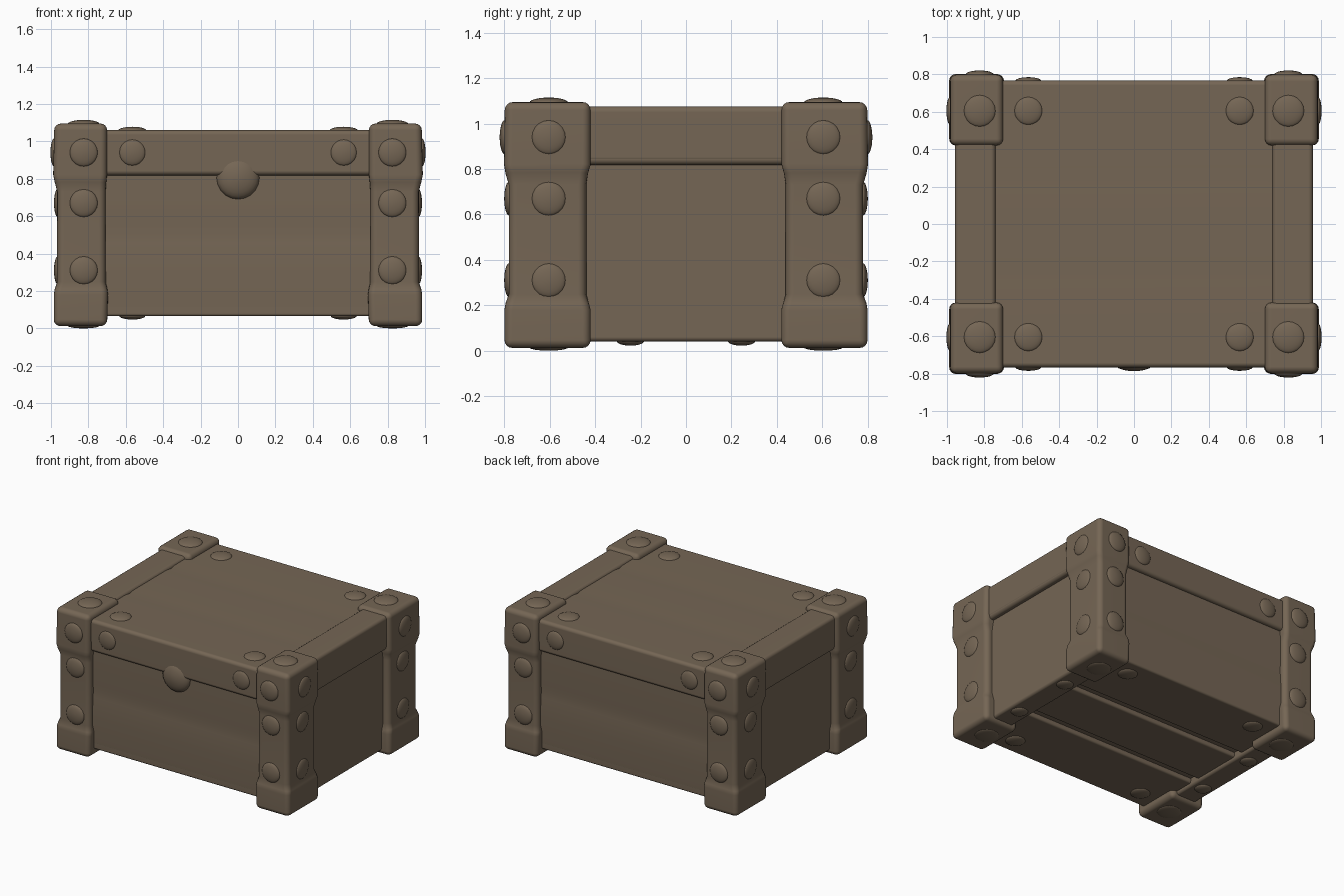
import bpy, bmesh, math
from mathutils import Vector

if "Cube" in bpy.data.objects:
    bpy.data.objects.remove(bpy.data.objects["Cube"])

wood = bpy.data.materials.new("weathered_brown")
wood.diffuse_color = (0.178, 0.133, 0.09, 1)
wood.use_nodes = True
wood.node_tree.nodes["Principled BSDF"].inputs["Base Color"].default_value = wood.diffuse_color


def finish(name, bm):
    bmesh.ops.recalc_face_normals(bm, faces=bm.faces)
    for f in bm.faces:
        f.smooth = True
    me = bpy.data.meshes.new(name)
    bm.to_mesh(me)
    bm.free()
    me.materials.append(wood)
    ob = bpy.data.objects.new(name, me)
    bpy.context.collection.objects.link(ob)
    ob.modifiers.new("normals", 'WEIGHTED_NORMAL')
    return ob


def loft(name, rings, bevel):
    """Closed solid through rings of points, hard edges rounded."""
    bm = bmesh.new()
    vs = [[bm.verts.new(p) for p in r] for r in rings]
    n = len(vs[0])
    for a, b in zip(vs, vs[1:]):
        for i in range(n):
            j = (i + 1) % n
            bm.faces.new((a[i], a[j], b[j], b[i]))
    bm.faces.new(vs[0])
    bm.faces.new(vs[-1])
    bmesh.ops.recalc_face_normals(bm, faces=bm.faces)
    hard = [e for e in bm.edges if e.calc_face_angle(0) > math.radians(50)]
    bmesh.ops.bevel(bm, geom=hard, offset=bevel, offset_type='OFFSET', segments=4,
                    profile=0.5, affect='EDGES', clamp_overlap=True)
    return finish(name, bm)


def box(name, x0, x1, y0, y1, z0, z1, bevel):
    return loft(name, [[(x0, y0, z), (x1, y0, z), (x1, y1, z), (x0, y1, z)]
                       for z in (z0, z1)], bevel)


def along_x(name, half, profile, bevel):
    return loft(name, [[(x, y, z) for y, z in profile] for x in (-half, half)], bevel)


def dome(name, pos, normal, radius, height):
    """Flattened round stud, pointing along the normal."""
    bm = bmesh.new()
    bmesh.ops.create_uvsphere(bm, u_segments=20, v_segments=12, radius=1)
    rot = Vector((0, 0, 1)).rotation_difference(Vector(normal))
    for v in bm.verts:
        v.co = rot @ Vector((v.co.x * radius, v.co.y * radius, v.co.z * height)) + Vector(pos)
    return finish(name, bm)


# Body with a faint plank seam on front and back
side = [(-0.737, 0.1), (-0.742, 0.3), (-0.737, 0.46), (-0.728, 0.51), (-0.737, 0.56), (-0.737, 0.85)]
along_x("body", 0.915, side + [(-y, z) for y, z in reversed(side)], 0.015)

# Bottom planks with open gaps, and end rails
for i, (y0, y1) in enumerate([(-0.737, -0.27), (-0.2, 0.2), (0.27, 0.737)]):
    box(f"bottom_plank_{i}", -0.8, 0.8, y0, y1, 0.065, 0.2, 0.015)
for s in (-1, 1):
    a, b = sorted((s * 0.74, s * 0.915))
    box("bottom_rail", a, b, -0.737, 0.737, 0.04, 0.3, 0.02)

# Lid with faint plank seams, and raised end battens
top = [(-0.3, 1.06), (-0.25, 1.053), (-0.2, 1.06), (0.2, 1.06), (0.25, 1.053), (0.3, 1.06)]
along_x("lid", 0.955, [(-0.767, 0.818), (-0.767, 1.06)] + top + [(0.767, 1.06), (0.767, 0.818)], 0.025)
for s in (-1, 1):
    a, b = sorted((s * 0.74, s * 0.957))
    box("lid_end_batten", a, b, -0.768, 0.768, 0.828, 1.076, 0.025)

# Corner posts with flared caps: z, inner x, outer x, inner y, outer y
levels = [(0.012, 0.70, 0.985, 0.42, 0.80), (0.18, 0.695, 0.985, 0.42, 0.80),
          (0.21, 0.698, 0.98, 0.428, 0.795), (0.25, 0.708, 0.966, 0.44, 0.78),
          (0.73, 0.708, 0.966, 0.44, 0.78), (0.78, 0.705, 0.98, 0.432, 0.795),
          (0.82, 0.70, 0.988, 0.42, 0.802), (1.095, 0.70, 0.982, 0.42, 0.798)]
for sx in (-1, 1):
    for sy in (-1, 1):
        loft("corner_post", [[(sx * a, sy * c, z), (sx * b, sy * c, z),
                              (sx * b, sy * d, z), (sx * a, sy * d, z)]
                             for z, a, b, c, d in levels], 0.035)
        # Studs on posts and caps
        for z, fx, fy in ((0.94, 0.983, 0.799), (0.67, 0.964, 0.779), (0.31, 0.964, 0.779)):
            dome("post_stud", (sx * 0.825, sy * fy, z), (0, sy, 0), 0.075, 0.022)
            dome("post_stud", (sx * fx, sy * 0.605, z), (sx, 0, 0), 0.075, 0.02)
        dome("cap_stud", (sx * 0.825, sy * 0.605, 1.093), (0, 0, 1), 0.085, 0.022)
        dome("foot_stud", (sx * 0.825, sy * 0.605, 0.014), (0, 0, -1), 0.085, 0.014)
        # Studs on lid and bottom
        dome("lid_stud", (sx * 0.565, sy * 0.605, 1.058), (0, 0, 1), 0.075, 0.02)
        dome("lid_stud", (sx * 0.565, sy * 0.765, 0.94), (0, sy, 0), 0.07, 0.02)
        dome("bottom_stud", (sx * 0.565, sy * 0.605, 0.067), (0, 0, -1), 0.07, 0.02)
        dome("rail_stud", (sx * 0.83, sy * 0.245, 0.042), (0, 0, -1), 0.06, 0.02)

# Round front clasp
dome("clasp", (0, -0.735, 0.805), (0, -1, 0), 0.115, 0.052)
